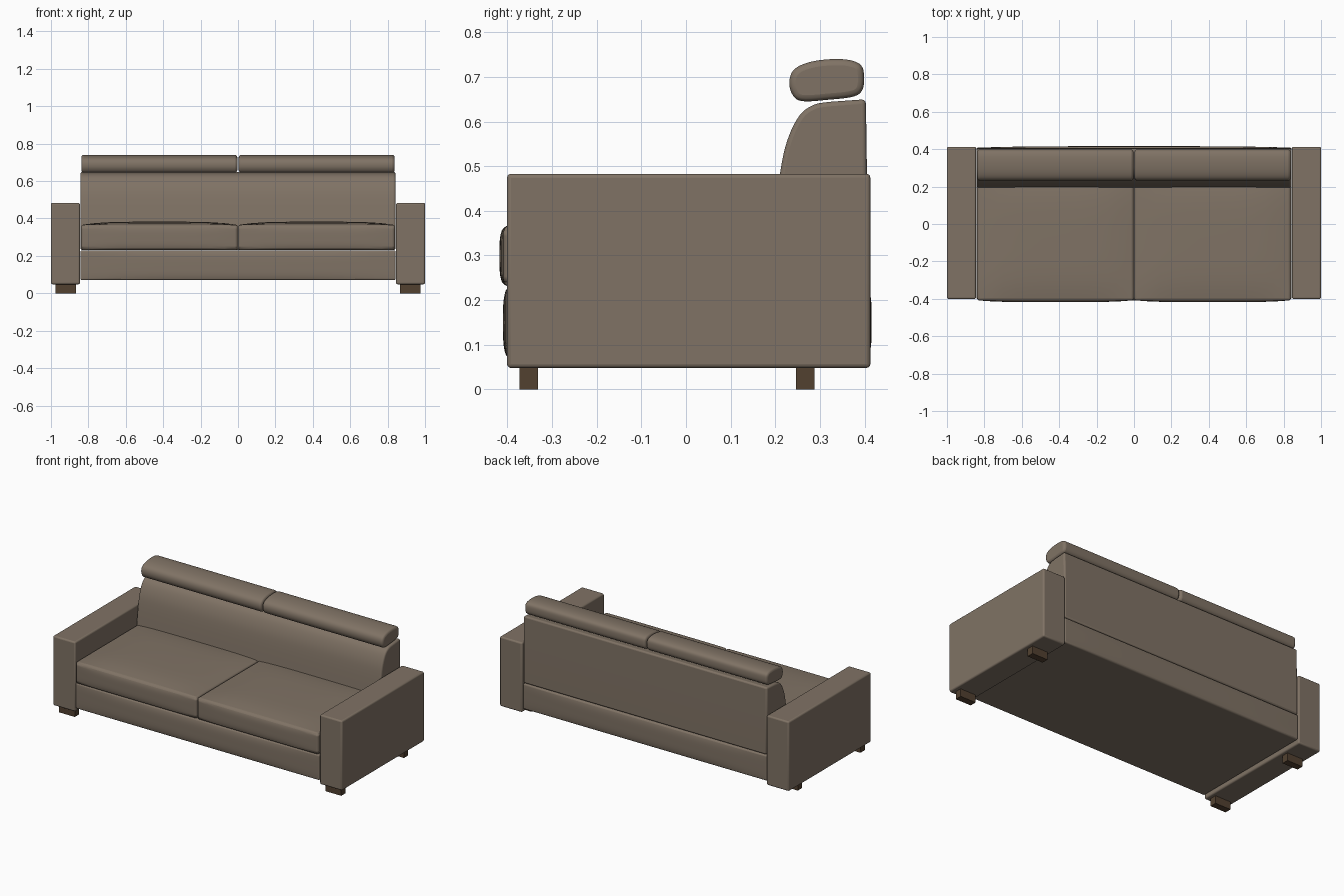
import bpy, bmesh

if "Cube" in bpy.data.objects:
    bpy.data.objects.remove(bpy.data.objects["Cube"])


def material(name, rgb):
    m = bpy.data.materials.new(name)
    m.diffuse_color = (*rgb, 1)
    m.use_nodes = True
    m.node_tree.nodes["Principled BSDF"].inputs["Base Color"].default_value = m.diffuse_color
    return m


fabric = material("taupe_fabric", (0.216, 0.171, 0.130))
wood = material("dark_wood", (0.085, 0.053, 0.030))


def finish(name, bm, mat, bevel, segments=3):
    bmesh.ops.recalc_face_normals(bm, faces=bm.faces)
    me = bpy.data.meshes.new(name)
    bm.to_mesh(me)
    bm.free()
    me.materials.append(mat)
    ob = bpy.data.objects.new(name, me)
    bpy.context.collection.objects.link(ob)
    if bevel:
        mod = ob.modifiers.new("soft_edges", 'BEVEL')
        mod.width = bevel
        mod.segments = segments
        mod.limit_method = 'ANGLE'
        mod.angle_limit = 0.87
    bpy.ops.object.select_all(action='DESELECT')
    ob.select_set(True)
    bpy.context.view_layer.objects.active = ob
    bpy.ops.object.shade_smooth_by_angle(angle=0.7)
    return ob


def box(name, lo, hi, mat, bevel=0.0, front=0.0, back=0.0, top=0.0):
    """Box between two corners; front, back and top can be puffed outwards."""
    bm = bmesh.new()
    bmesh.ops.create_cube(bm, size=2)
    if front or back or top:
        bmesh.ops.subdivide_edges(bm, edges=bm.edges[:], cuts=11, use_grid_fill=True)
    for v in bm.verts:
        x, y, z = v.co
        fx, fy, fz = 1 - x ** 4, 1 - y ** 4, 1 - z ** 4
        for i in range(3):
            v.co[i] = lo[i] + (hi[i] - lo[i]) * (v.co[i] + 1) / 2
        if z > 0.999:
            v.co.z += top * fx * fy
        if y < -0.999:
            v.co.y -= front * fx * fz
        if y > 0.999:
            v.co.y += back * fx * fz
    return finish(name, bm, mat, bevel)


def spline(pts, closed, n=5):
    """Smooth curve through the given points (Catmull-Rom)."""
    out, c = [], len(pts)
    for i in range(c if closed else c - 1):
        p = [pts[(i + k) % c] if closed else pts[min(max(i + k, 0), c - 1)]
             for k in (-1, 0, 1, 2)]
        for s in range(n):
            t = s / n
            out.append(tuple(0.5 * (2 * b + (d - a) * t + (2 * a - 5 * b + 4 * d - e) * t * t
                                    + (3 * b - a - 3 * d + e) * t ** 3)
                             for a, b, d, e in zip(*p)))
    return out if closed else out + [pts[-1]]


def prism(name, profile, x0, x1, bevel):
    """Side profile in y, z swept along x."""
    bm = bmesh.new()
    face = bm.faces.new([bm.verts.new((x0, y, z)) for y, z in profile])
    ext = bmesh.ops.extrude_face_region(bm, geom=[face])
    for v in ext["geom"]:
        if isinstance(v, bmesh.types.BMVert):
            v.co.x = x1
    return finish(name, bm, fabric, bevel)


# Base rail and backrest
box("base", (-0.843, -0.401, 0.07), (0.843, 0.408, 0.229), fabric, 0.008,
    front=0.009, back=0.008)
back_front = spline([(0.195, 0.36), (0.21, 0.48), (0.226, 0.555), (0.253, 0.612),
                     (0.285, 0.637), (0.32, 0.644)], False)
prism("backrest", back_front + [(0.403, 0.65), (0.406, 0.44), (0.406, 0.231), (0.195, 0.231)],
      -0.842, 0.842, 0.010)

# Headrest side profile
head = spline([(0.232, 0.695), (0.236, 0.665), (0.258, 0.646), (0.32, 0.649),
               (0.375, 0.656), (0.395, 0.671), (0.399, 0.70), (0.393, 0.725),
               (0.370, 0.737), (0.33, 0.740), (0.28, 0.734), (0.245, 0.719)], True)

for side, s in (("left", -1), ("right", 1)):
    def span(a, b):
        return sorted((s * a, s * b))
    # Armrest
    a, b = span(0.845, 1.0)
    box(side + "_armrest", (a, -0.401, 0.048), (b, 0.413, 0.483), fabric, 0.009)
    # Seat cushion
    a, b = span(0.002, 0.838)
    box(side + "_seat_cushion", (a, -0.408, 0.231), (b, 0.24, 0.366), fabric, 0.012,
        front=0.010, top=0.017)
    # Headrest
    a, b = span(0.003, 0.838)
    prism(side + "_headrest", head, a, b, 0.014)
    # Feet
    a, b = span(0.867, 0.975)
    for end, y in (("front", -0.352), ("back", 0.267)):
        box(f"{side}_{end}_foot", (a, y - 0.021, 0), (b, y + 0.021, 0.05), wood)
